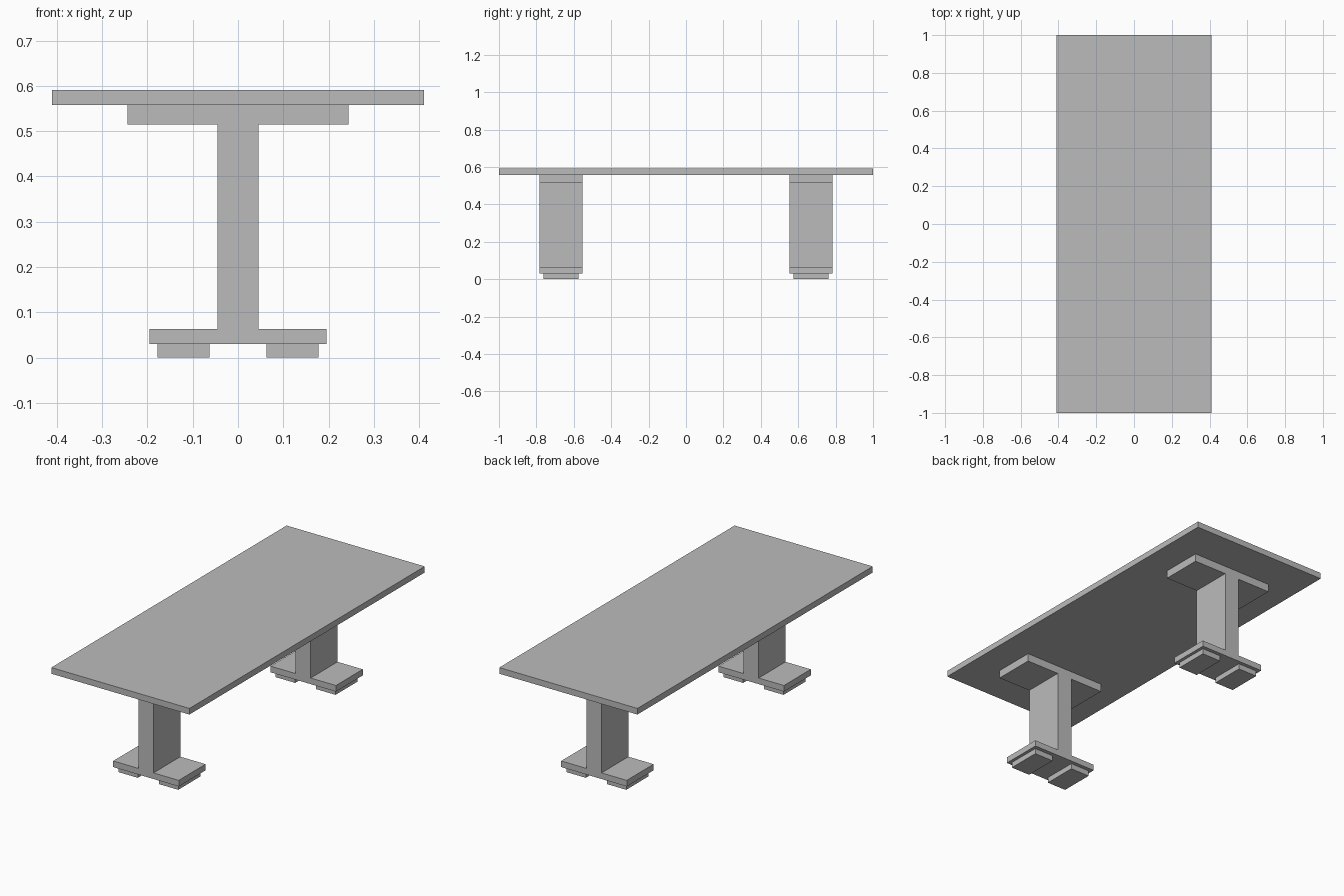
import bpy
import bmesh

default = bpy.data.objects.get("Cube")
if default:
    bpy.data.objects.remove(default, do_unlink=True)

GREY = (0.5, 0.5, 0.5, 1.0)
grey = bpy.data.materials.new("plain_grey")
grey.use_nodes = True
grey.diffuse_color = GREY
grey.node_tree.nodes["Principled BSDF"].inputs["Base Color"].default_value = GREY


def extrude_profile(name, points, y0, y1):
    """Extrude a closed x-z outline from y0 to y1."""
    bm = bmesh.new()
    face = bm.faces.new([bm.verts.new((x, y0, z)) for x, z in points])
    result = bmesh.ops.extrude_face_region(bm, geom=[face])
    moved = [v for v in result["geom"] if isinstance(v, bmesh.types.BMVert)]
    bmesh.ops.translate(bm, verts=moved, vec=(0, y1 - y0, 0))
    bmesh.ops.recalc_face_normals(bm, faces=bm.faces)
    mesh = bpy.data.meshes.new(name)
    bm.to_mesh(mesh)
    bm.free()
    mesh.materials.append(grey)
    obj = bpy.data.objects.new(name, mesh)
    bpy.context.collection.objects.link(obj)
    return obj


def slab(name, x0, x1, y0, y1, z0, z1):
    return extrude_profile(name, [(x0, z0), (x1, z0), (x1, z1), (x0, z1)], y0, y1)


# Heights of the stacked parts
PAD_TOP, FOOT_TOP, PLATE_BOTTOM, PLATE_TOP, TOP = 0.03, 0.063, 0.515, 0.558, 0.591

# Table top
slab("table_top", -0.411, 0.411, -1, 1, PLATE_TOP, TOP)

# Pedestal outline: foot, column and support plate in one piece
half = [(0.195, PAD_TOP), (0.195, FOOT_TOP), (0.045, FOOT_TOP),
        (0.045, PLATE_BOTTOM), (0.244, PLATE_BOTTOM), (0.244, PLATE_TOP)]
outline = half + [(-x, z) for x, z in reversed(half)]

for end, sy in (("front", -1), ("back", 1)):
    # Pedestal leg
    y0, y1 = sorted((sy * 0.554, sy * 0.782))
    extrude_profile(end + "_pedestal", outline, y0, y1)
    # Floor pads
    y0, y1 = sorted((sy * 0.575, sy * 0.762))
    for side, sx in (("left", 1), ("right", -1)):
        x0, x1 = sorted((sx * 0.063, sx * 0.178))
        slab(f"{end}_{side}_floor_pad", x0, x1, y0, y1, 0, PAD_TOP)
